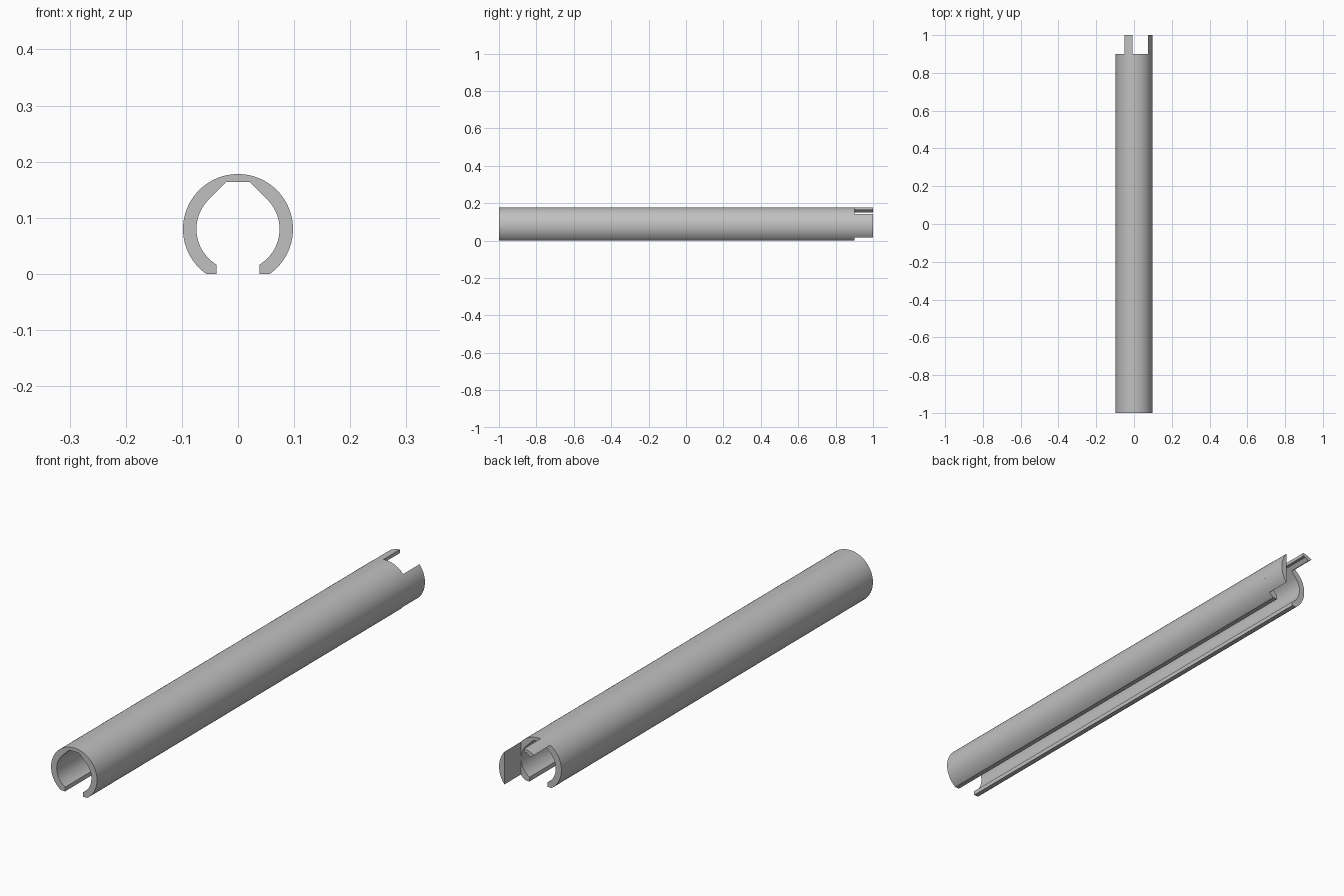
import bpy, bmesh
from math import sin, cos, asin, acos, pi, sqrt

cube = bpy.data.objects.get("Cube")
if cube:
    bpy.data.objects.remove(cube, do_unlink=True)

OUTER, INNER, CENTRE = 0.098, 0.074, 0.08   # tube radii and axis height
SLOT, FLAT = 0.038, 0.084                   # half slot width, flat above axis
SHOULDER, BACK, FRONT = 0.9, 1.0, -1.0

grey = bpy.data.materials.new("plain grey")
grey.use_nodes = True
colour = (0.53, 0.53, 0.53, 1)
grey.diffuse_color = colour
grey.node_tree.nodes["Principled BSDF"].inputs["Base Color"].default_value = colour


def arc(radius, start, end, steps):
    """Points on a circle about the tube axis, relative to that axis."""
    angles = [start + (end - start) * i / steps for i in range(steps + 1)]
    return [(radius * cos(a), radius * sin(a)) for a in angles]


def extrude_profile(name, profile, y0, y1):
    bm = bmesh.new()
    face = bm.faces.new([bm.verts.new((x, y0, z + CENTRE)) for x, z in profile])
    result = bmesh.ops.extrude_face_region(bm, geom=[face], use_keep_orig=True)
    moved = [v for v in result["geom"] if isinstance(v, bmesh.types.BMVert)]
    bmesh.ops.translate(bm, verts=moved, vec=(0, y1 - y0, 0))
    bmesh.ops.recalc_face_normals(bm, faces=bm.faces)
    mesh = bpy.data.meshes.new(name)
    bm.to_mesh(mesh)
    bm.free()
    mesh.materials.append(grey)
    obj = bpy.data.objects.new(name, mesh)
    bpy.context.collection.objects.link(obj)
    bpy.ops.object.select_all(action="DESELECT")
    obj.select_set(True)
    bpy.context.view_layer.objects.active = obj
    bpy.ops.object.shade_smooth_by_angle(angle=pi / 7)
    return obj


# Slotted tube: right half of the section, then mirrored
cut = asin(-CENTRE / OUTER)
slope_sum = INNER * sqrt(2)                 # x + z along the sloped inner wall
outer_half = arc(OUTER, pi / 2, cut, 36)
inner_half = arc(INNER, -acos(SLOT / INNER), pi / 4, 28)
right_half = (outer_half + [(SLOT, -CENTRE)] + inner_half
              + [(slope_sum - FLAT, FLAT)])
left_half = [(-x, z) for x, z in reversed(right_half[1:])]
extrude_profile("slotted_tube", right_half + left_half, FRONT, SHOULDER)

# Side tab: outer wall sliced by an upright plane
half_angle = acos(0.075 / OUTER)
extrude_profile("side_tab", arc(OUTER, -half_angle, half_angle, 18), SHOULDER, BACK)

# Top tab: piece of the crown, ending square to the sloped inner wall
tab_profile = arc(OUTER, acos(-0.009 / OUTER), acos(-0.051 / OUTER), 8)
tab_profile += [(-0.034, slope_sum - 0.034), (FLAT * -1 + slope_sum, FLAT)]
tab_profile[-2] = (-0.034, slope_sum - 0.034)
tab_profile[-1] = (FLAT - slope_sum, FLAT)
tab_profile.append((-0.009, FLAT))
extrude_profile("top_tab", tab_profile, SHOULDER, BACK)
